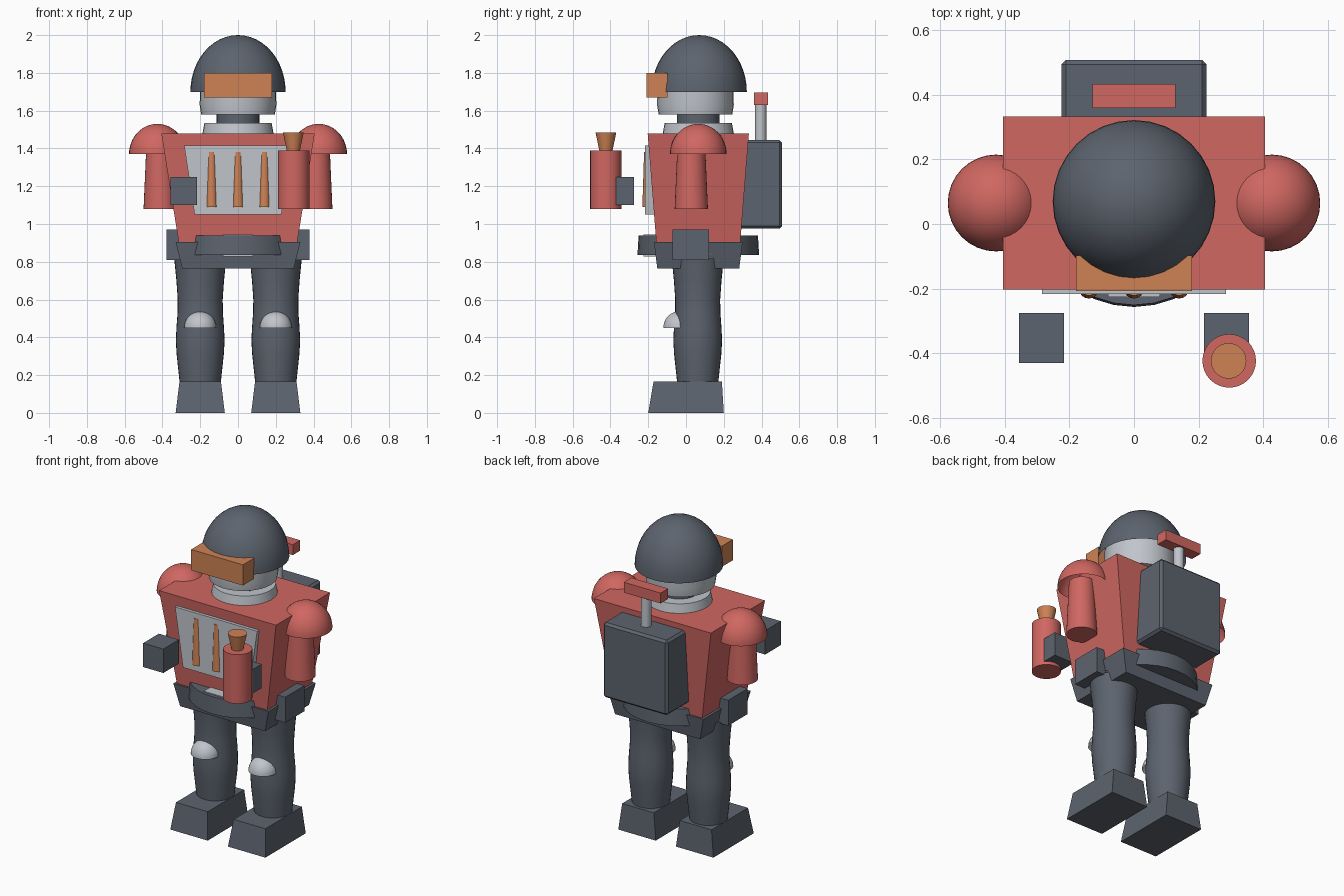
import bpy
import bmesh
import math

cube = bpy.data.objects.get("Cube")
if cube:
    bpy.data.objects.remove(cube, do_unlink=True)


def material(name, rgb):
    m = bpy.data.materials.new(name)
    m.use_nodes = True
    m.diffuse_color = (*rgb, 1)
    m.node_tree.nodes["Principled BSDF"].inputs["Base Color"].default_value = (*rgb, 1)
    return m


RED = material("red", (0.63, 0.135, 0.12))
DARK = material("dark grey", (0.108, 0.126, 0.156))
LIGHT = material("light grey", (0.53, 0.56, 0.60))
ORANGE = material("orange", (0.62, 0.225, 0.09))

CY = 0.065  # depth of the body axis


def finish(name, bm, mat, smooth=False):
    bmesh.ops.recalc_face_normals(bm, faces=bm.faces)
    me = bpy.data.meshes.new(name)
    bm.to_mesh(me)
    bm.free()
    me.materials.append(mat)
    ob = bpy.data.objects.new(name, me)
    bpy.context.collection.objects.link(ob)
    if smooth:
        bpy.ops.object.select_all(action="DESELECT")
        ob.select_set(True)
        bpy.context.view_layer.objects.active = ob
        bpy.ops.object.shade_smooth_by_angle(angle=math.radians(40))
    return ob


def block(name, mat, x, y, z, top_x=None, top_y=None, bevel=0):
    """Box from (min, max) ranges, with optional different ranges at the top."""
    bm = bmesh.new()
    rings = []
    for (xa, xb), (ya, yb), h in ((x, y, z[0]), (top_x or x, top_y or y, z[1])):
        rings.append([bm.verts.new((px, py, h))
                      for px, py in ((xa, ya), (xb, ya), (xb, yb), (xa, yb))])
    low, high = rings
    bm.faces.new(low)
    bm.faces.new(high)
    for i in range(4):
        j = (i + 1) % 4
        bm.faces.new((low[i], low[j], high[j], high[i]))
    if bevel:
        bmesh.ops.bevel(bm, geom=bm.edges[:], offset=bevel, segments=1, affect="EDGES")
    return finish(name, bm, mat)


def lathe(name, mat, x, y, profile, sides=32):
    """Closed turned solid from (radius, height) pairs."""
    bm = bmesh.new()
    rings = [[bm.verts.new((x + r * math.cos(math.tau * i / sides),
                            y + r * math.sin(math.tau * i / sides), z))
              for i in range(sides)] for r, z in profile]
    for a, b in zip(rings, rings[1:]):
        for i in range(sides):
            j = (i + 1) % sides
            bm.faces.new((a[i], a[j], b[j], b[i]))
    bm.faces.new(rings[0])
    bm.faces.new(rings[-1])
    return finish(name, bm, mat, True)


def dome(name, mat, x, y, z, radius, height):
    """Open half ball standing on its rim."""
    bm = bmesh.new()
    bmesh.ops.create_uvsphere(bm, u_segments=32, v_segments=24, radius=1)
    bmesh.ops.delete(bm, geom=[v for v in bm.verts if v.co.z < -0.001], context="VERTS")
    for v in bm.verts:
        v.co = (x + v.co.x * radius, y + v.co.y * radius, z + v.co.z * height)
    return finish(name, bm, mat, True)


def span(c, half):
    return (c - half, c + half)


# Head
dome("helmet", DARK, 0, 0.07, 1.70, 0.252, 0.30)
lathe("head", LIGHT, 0, 0.05, [(0.195, 1.58), (0.203, 1.63), (0.2, 1.76)])
block("visor", ORANGE, span(0, 0.18), (-0.208, -0.098), (1.67, 1.80))
lathe("neck", DARK, 0, CY, [(0.113, 1.50), (0.113, 1.60)])
lathe("collar", LIGHT, 0, CY, [(0.19, 1.47), (0.178, 1.535)])

# Torso
block("torso", RED, span(0, 0.313), span(CY, 0.222), (0.90, 1.48),
      span(0, 0.406), span(CY, 0.268))
block("chest_plate", LIGHT, span(0, 0.23), (-0.217, -0.14), (1.05, 1.415), span(0, 0.285))
for i in (-1, 0, 1):
    lathe(f"chest_bar_{i + 2}", ORANGE, i * 0.14, -0.2, [(0.031, 1.09), (0.022, 1.38)], 16)

# Waist
block("hips", DARK, span(0, 0.295), span(CY, 0.217), (0.765, 0.905),
      span(0, 0.33), span(CY, 0.235))
lathe("belt", DARK, 0, CY, [(0.322, 0.835), (0.316, 0.94)])
block("buckle", LIGHT, span(0, 0.08), (-0.226, -0.12), (0.829, 0.945))

# Backpack with antenna
block("backpack", DARK, span(0, 0.225), (0.27, 0.508), (0.975, 1.445), bevel=0.014)
lathe("antenna_rod", LIGHT, 0, 0.395, [(0.03, 1.43), (0.03, 1.64)], 16)
block("antenna_bar", RED, span(0, 0.128), span(0.397, 0.037), (1.63, 1.695))

# Mirrored limbs
for side, s in (("left", 1), ("right", -1)):
    dome(f"{side}_shoulder", RED, s * 0.427, CY, 1.37, 0.15, 0.16)
    lathe(f"{side}_arm", RED, s * 0.412, 0.028, [(0.088, 1.08), (0.073, 1.42)])
    block(f"{side}_hand", DARK, span(s * 0.287, 0.07), (-0.43, -0.275), (1.10, 1.25))
    block(f"{side}_pouch", DARK, span(s * 0.338, 0.04), span(0.025, 0.096), (0.81, 0.97))
    lathe(f"{side}_leg", DARK, s * 0.2, 0.062,
          [(0.108, 0.15), (0.113, 0.2), (0.125, 0.31), (0.129, 0.38), (0.126, 0.45),
           (0.12, 0.53), (0.119, 0.6), (0.126, 0.7), (0.138, 0.82)])
    dome(f"{side}_knee_cap", LIGHT, s * 0.2, -0.035, 0.45, 0.085, 0.088)
    block(f"{side}_foot", DARK, span(s * 0.2, 0.13), (-0.2, 0.2), (0, 0.165),
          span(s * 0.2, 0.11), (-0.172, 0.19))

# Hand-held canister
lathe("canister", RED, 0.295, -0.424, [(0.083, 1.08), (0.083, 1.388)])
lathe("canister_nozzle", ORANGE, 0.293, -0.424, [(0.034, 1.385), (0.055, 1.485)])
